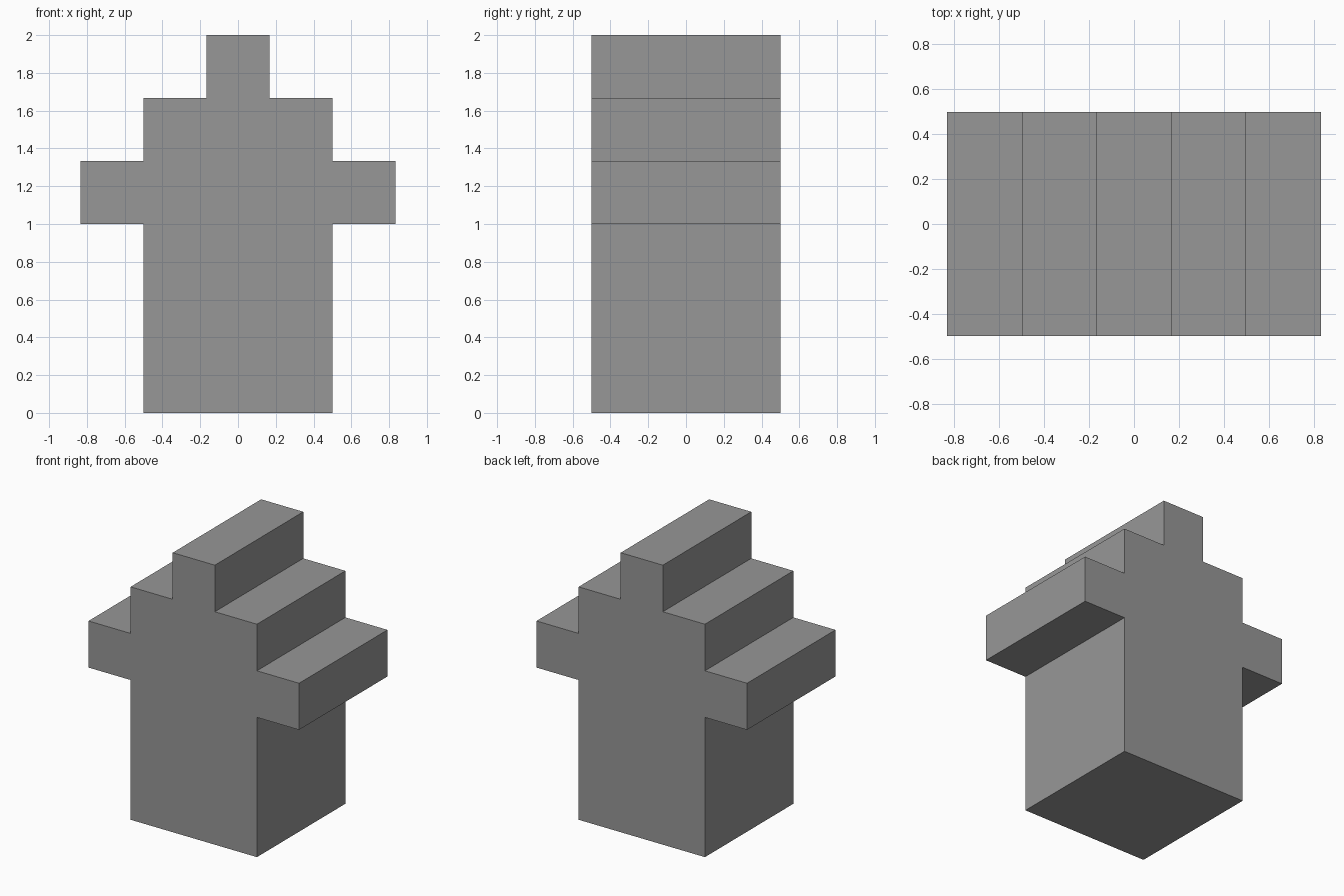
import bpy, bmesh

if "Cube" in bpy.data.objects:
    bpy.data.objects.remove(bpy.data.objects["Cube"])

grey = bpy.data.materials.new("grey")
grey.diffuse_color = (0.31, 0.31, 0.31, 1)
grey.use_nodes = True
grey.node_tree.nodes["Principled BSDF"].inputs["Base Color"].default_value = grey.diffuse_color

# Right half of the stepped front profile (x, z), on a grid of thirds
u = 1 / 3
half = [(1.5*u, 0), (1.5*u, 3*u), (2.5*u, 3*u), (2.5*u, 4*u),
        (1.5*u, 4*u), (1.5*u, 5*u), (0.5*u, 5*u), (0.5*u, 6*u)]
profile = half + [(-x, z) for x, z in reversed(half)]

# Extrude the mirrored profile from front to back
bm = bmesh.new()
face = bm.faces.new([bm.verts.new((x, -0.5, z)) for x, z in profile])
ext = bmesh.ops.extrude_face_region(bm, geom=[face], use_keep_orig=True)
moved = [g for g in ext["geom"] if isinstance(g, bmesh.types.BMVert)]
bmesh.ops.translate(bm, verts=moved, vec=(0, 1, 0))
bmesh.ops.recalc_face_normals(bm, faces=bm.faces)

mesh = bpy.data.meshes.new("stepped_block")
bm.to_mesh(mesh)
bm.free()
mesh.materials.append(grey)
block = bpy.data.objects.new("stepped_block", mesh)
bpy.context.collection.objects.link(block)
